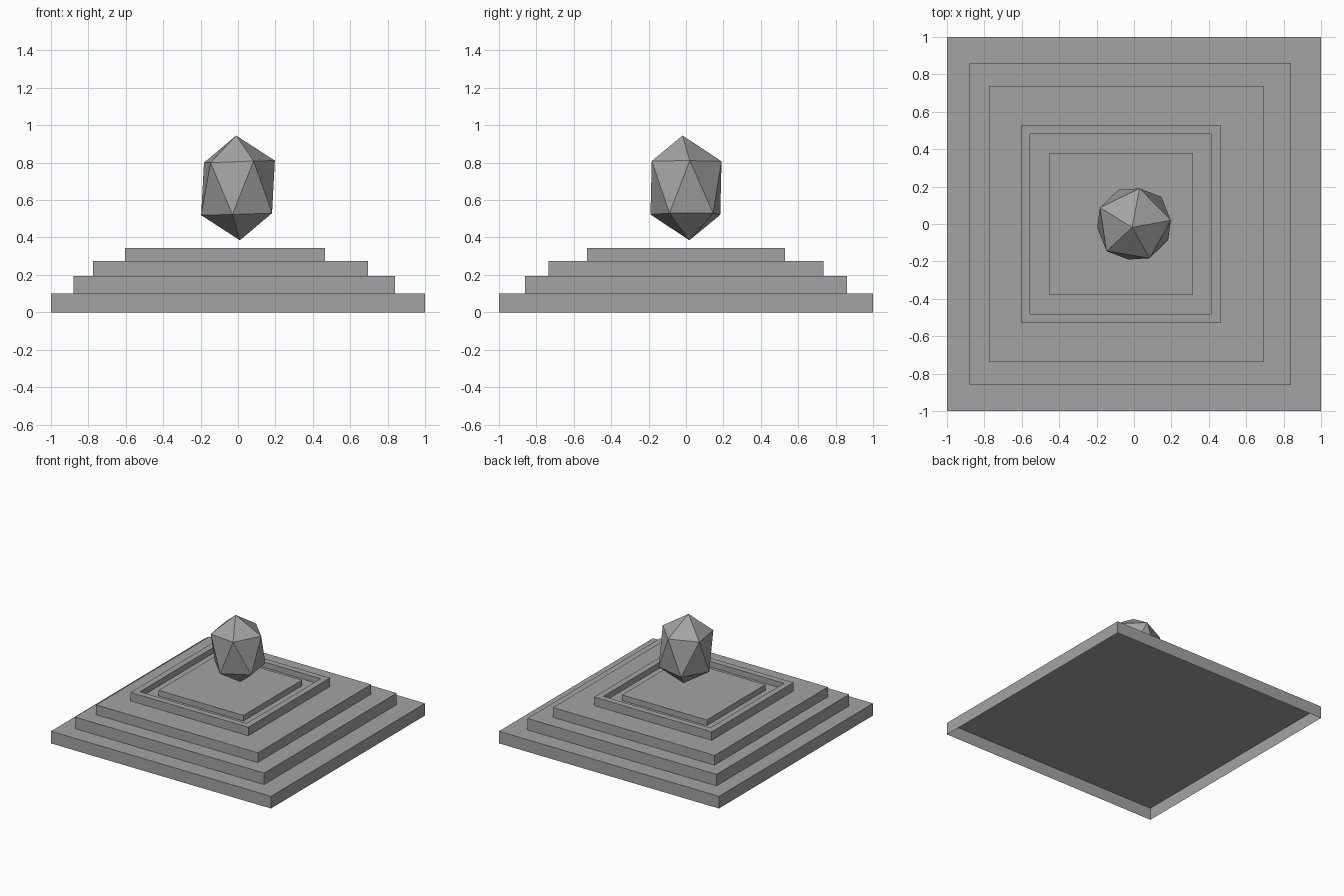
import bpy, bmesh
from mathutils import Vector

cube = bpy.data.objects.get("Cube")
if cube:
    bpy.data.objects.remove(cube, do_unlink=True)

stone = bpy.data.materials.new("grey_stone")
stone.use_nodes = True
grey = (0.37, 0.37, 0.37, 1)
stone.diffuse_color = grey
stone.node_tree.nodes["Principled BSDF"].inputs["Base Color"].default_value = grey


def add_object(name, bm):
    mesh = bpy.data.meshes.new(name)
    bmesh.ops.recalc_face_normals(bm, faces=bm.faces)
    bm.to_mesh(mesh)
    bm.free()
    mesh.materials.append(stone)
    bpy.context.collection.objects.link(bpy.data.objects.new(name, mesh))


def slab(x0, x1, half_y, z0, z1):
    """Box spanning x0..x1, open underneath; returns the mesh and its top face."""
    bm = bmesh.new()
    bmesh.ops.create_cube(bm, size=1)
    for v in bm.verts:
        v.co = (x1 if v.co.x > 0 else x0,
                half_y if v.co.y > 0 else -half_y,
                z1 if v.co.z > 0 else z0)
    bm.normal_update()
    bottom = min(bm.faces, key=lambda f: f.calc_center_median().z)
    top = max(bm.faces, key=lambda f: f.calc_center_median().z)
    bmesh.ops.delete(bm, geom=[bottom], context='FACES_ONLY')
    return bm, top


# Stepped base
for name, *size in (
    ("base_step", -1, 1, 1, 0, 0.1),
    ("second_step", -0.88, 0.84, 0.86, 0.1, 0.195),
    ("third_step", -0.775, 0.695, 0.735, 0.195, 0.275),
):
    add_object(name, slab(*size)[0])

# Top step: raised rim, sunken channel, raised centre
bm, top = slab(-0.605, 0.465, 0.53, 0.275, 0.345)
for inset, rise in ((0.05, -0.047), (0.1, 0.047)):
    bmesh.ops.inset_region(bm, faces=[top], thickness=inset, use_even_offset=True)
    top = bmesh.ops.extrude_discrete_faces(bm, faces=[top])["faces"][0]
    bmesh.ops.translate(bm, verts=top.verts[:], vec=(0, 0, rise))
    bm.normal_update()
add_object("top_step", bm)

# Floating faceted gem: the lower half is the upper half inverted through the centre
upper = [(-0.01, -0.018, 0.28), (0.03, 0.19, 0.142), (0.197, 0.02, 0.146),
         (0.083, -0.183, 0.144), (-0.147, -0.145, 0.135), (-0.182, 0.088, 0.135)]
centre = Vector((0, 0, 0.665))
bm = bmesh.new()
for p in upper:
    for side in (1, -1):
        bm.verts.new(centre + side * Vector(p))
bmesh.ops.convex_hull(bm, input=bm.verts)
add_object("gem", bm)
